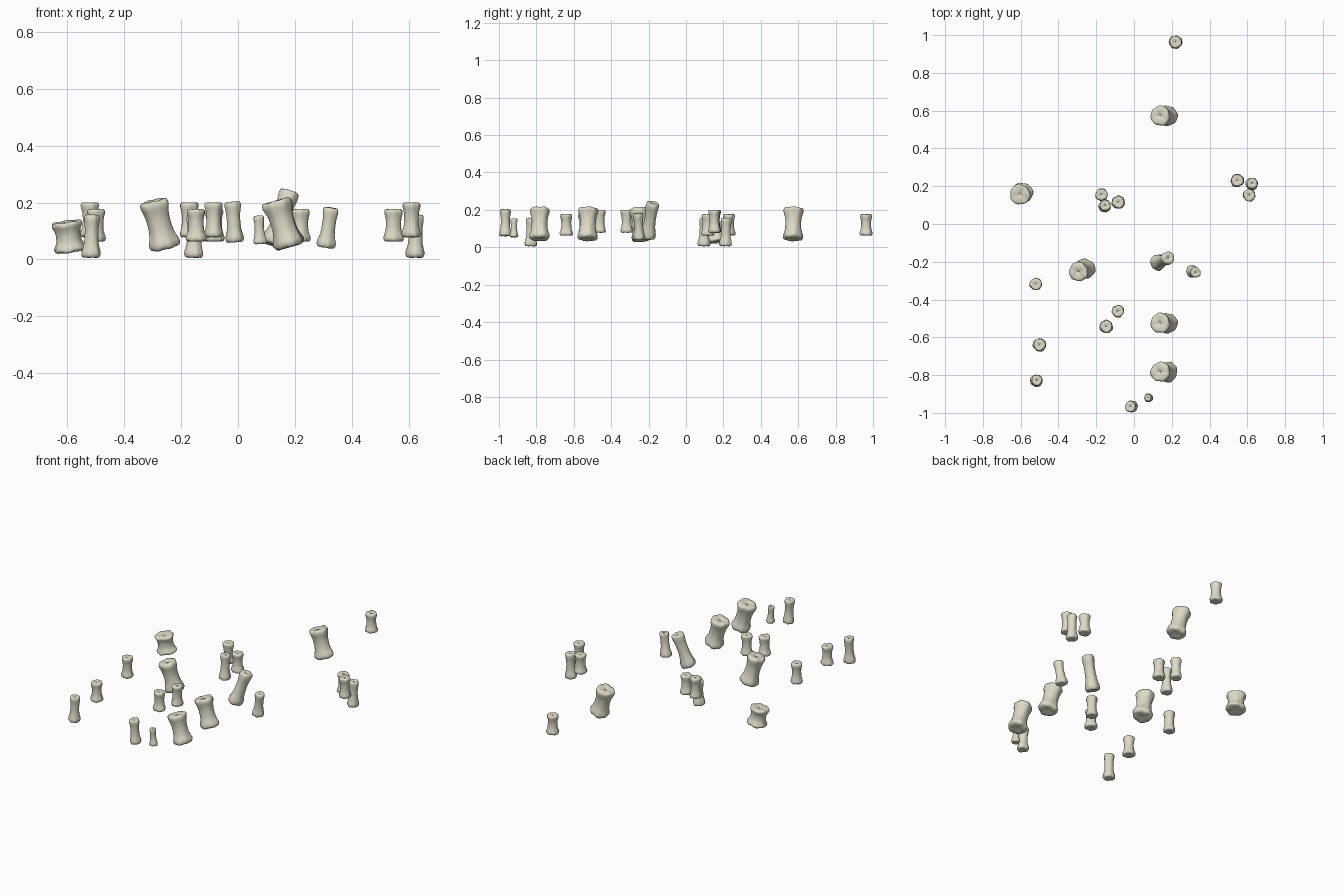
import bpy, bmesh, math, random
from mathutils import Vector

if "Cube" in bpy.data.objects:
    bpy.data.objects.remove(bpy.data.objects["Cube"])

random.seed(4)
SEG = 32
# (height along axis, radius factor, lobe strength) : cap, knuckle, waist, knuckle, cap
PROFILE = [(0.02, 0.35, 0.2), (0.0, 0.72, 0.6), (0.02, 0.9, 1), (0.07, 0.99, 1),
           (0.14, 0.98, 1), (0.22, 0.89, 0.8), (0.33, 0.80, 0.5), (0.45, 0.77, 0.4),
           (0.58, 0.77, 0.4), (0.70, 0.80, 0.6), (0.80, 0.88, 0.9), (0.88, 0.95, 1),
           (0.94, 0.95, 1), (0.985, 0.87, 1), (1.0, 0.70, 0.7), (0.985, 0.35, 0.3),
           (0.97, 0.08, 0)]


def bone(name, bottom, top, r_bottom, r_top):
    """Lumpy spool-shaped bone between two cap centres."""
    a, b = Vector(bottom), Vector(top)
    axis = b - a
    rot = Vector((0, 0, 1)).rotation_difference(axis)
    p1, p2, p3 = (random.uniform(0, 6.28) for _ in range(3))
    bm = bmesh.new()
    rings = []
    for t, f, lobe in PROFILE:
        r = (r_bottom + (r_top - r_bottom) * t) * f
        ring = []
        for i in range(SEG):
            u = 2 * math.pi * i / SEG
            end = p3 if t > 0.5 else 0
            k = 1 + lobe * (0.035 * math.sin(3 * u + p1 + end) + 0.03 * math.sin(7 * u + p2 + end)
                            + 0.02 * math.sin(2 * u + p3 + 2 * t))
            lift = 0.04 * r * lobe * math.sin(5 * u + p2)
            v = Vector((r * k * math.cos(u), r * k * math.sin(u), lift))
            ring.append(bm.verts.new(a + axis * t + rot @ v))
        rings.append(ring)
    for lo, hi in zip(rings, rings[1:]):
        for i in range(SEG):
            j = (i + 1) % SEG
            bm.faces.new((lo[i], lo[j], hi[j], hi[i]))
    bm.faces.new(rings[0][::-1])
    # small marrow pit in the top cap
    pit = bm.verts.new(a + axis * 0.88)
    for i in range(SEG):
        bm.faces.new((rings[-1][i], rings[-1][(i + 1) % SEG], pit))
    me = bpy.data.meshes.new(name)
    bm.to_mesh(me)
    bm.free()
    for p in me.polygons:
        p.use_smooth = True
    ob = bpy.data.objects.new(name, me)
    bpy.context.collection.objects.link(ob)
    mat = bpy.data.materials.get("bone") or bpy.data.materials.new("bone")
    mat.diffuse_color = (0.72, 0.70, 0.57, 1)
    mat.use_nodes = True
    mat.node_tree.nodes["Principled BSDF"].inputs["Base Color"].default_value = mat.diffuse_color
    me.materials.append(mat)


# Large leaning bones sharing one x position
for n, y in enumerate((0.573, -0.525, -0.783)):
    bone(f"large_bone_{n}", (0.182, y, 0.043), (0.135, y, 0.207), 0.054, 0.055)
bone("large_bone_3", (-0.256, -0.236, 0.038), (-0.297, -0.254, 0.207), 0.055, 0.053)
bone("stout_bone", (-0.59, 0.165, 0.027), (-0.605, 0.155, 0.133), 0.056, 0.056)
bone("long_leaning_bone", (0.122, -0.206, 0.05), (0.184, -0.178, 0.24), 0.043, 0.036)

# Low slim bones touching the ground
for n, (x, y) in enumerate(((-0.52, -0.83), (-0.158, 0.095), (0.62, 0.212))):
    bone(f"low_bone_{n}", (x + 0.003, y, 0.006), (x + 0.006, y + 0.003, 0.157), 0.034, 0.029)
# High slim bones
for n, (x, y) in enumerate(((-0.52, -0.318), (-0.172, 0.155), (0.61, 0.152), (-0.085, -0.462))):
    bone(f"high_bone_{n}", (x, y, 0.078), (x, y, 0.2), 0.033, 0.033)
# Mid-height short bones
for n, (x, y) in enumerate(((-0.5, -0.64), (-0.083, 0.115), (0.547, 0.23), (0.22, 0.963),
                            (-0.147, -0.543))):
    bone(f"mid_bone_{n}", (x, y, 0.063), (x, y, 0.177), 0.036, 0.033)

# Thin outer bones
bone("thin_bone_0", (-0.011, -0.965, 0.06), (-0.02, -0.967, 0.203), 0.032, 0.03)
bone("thin_bone_1", (0.308, -0.25, 0.042), (0.328, -0.257, 0.182), 0.034, 0.028)
bone("tiny_bone", (0.078, -0.92, 0.054), (0.073, -0.92, 0.154), 0.024, 0.019)
